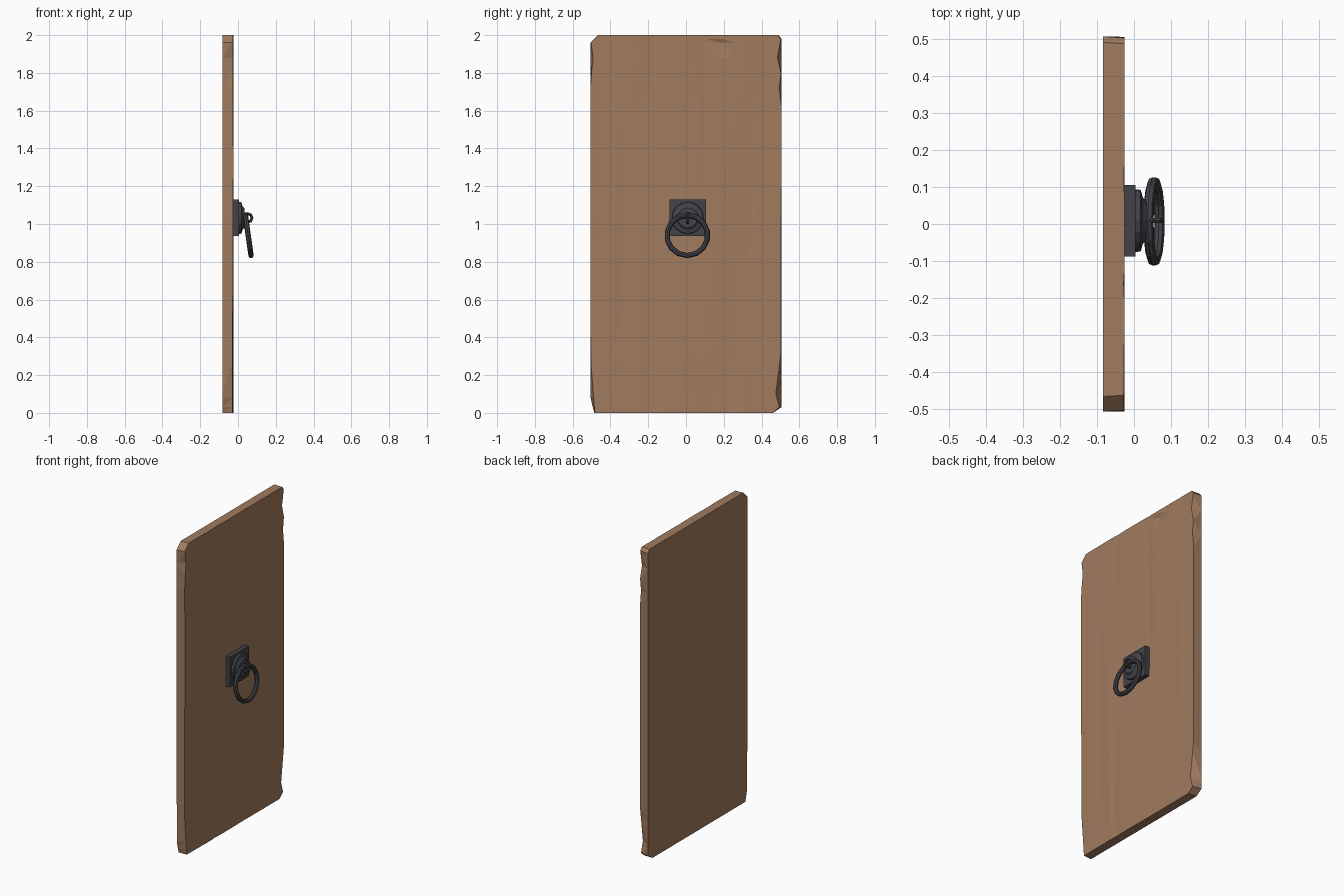
import bpy, bmesh, math, random
from mathutils import Matrix, Vector

if "Cube" in bpy.data.objects:
    bpy.data.objects.remove(bpy.data.objects["Cube"])

random.seed(7)


def material(name, rgb):
    m = bpy.data.materials.new(name)
    m.diffuse_color = (*rgb, 1)
    m.use_nodes = True
    m.node_tree.nodes["Principled BSDF"].inputs["Base Color"].default_value = m.diffuse_color
    return m


WOOD = material("brown wood", (0.355, 0.2, 0.115))
IRON = material("dark iron", (0.055, 0.055, 0.066))


def finish(bm, name, mat):
    bmesh.ops.recalc_face_normals(bm, faces=bm.faces[:])
    me = bpy.data.meshes.new(name)
    bm.to_mesh(me)
    bm.free()
    me.materials.append(mat)
    ob = bpy.data.objects.new(name, me)
    bpy.context.collection.objects.link(ob)
    return ob


def interp(points, z):
    for (a, va), (b, vb) in zip(points, points[1:]):
        if z <= b:
            return va + (vb - va) * max(0, z - a) / (b - a)
    return points[-1][1]


# Door slab: worn outline, flat back, hand-hewn front with long vertical grain
LEFT = [(0, -.485), (.07, -.505), (1.96, -.506), (2, -.465)]
RIGHT = [(0, .46), (.03, .505), (1.98, .506), (2, .49)]
CHIP_L = [(0, .004), (.08, .016), (.27, .001), (1.75, 0), (1.88, .014), (1.96, .003), (2, .003)]
CHIP_R = [(0, .002), (.1, .03), (.32, .002), (1.62, .001), (1.72, .012), (1.8, .003),
          (1.88, .022), (1.98, .004), (2, .004)]
ZS = [0, .03, .08, .1, .27, .32, .55, .8, 1.05, 1.3, 1.5, 1.62, 1.72, 1.8, 1.88, 1.96, 1.98, 2]
COLS = 16
edges = [i / COLS for i in range(COLS + 1)]
shift = [random.uniform(-.25, .25) / COLS for _ in edges]
depth = [random.uniform(.0, .004) for _ in edges]
phase = [random.uniform(0, 6.28) for _ in edges]

bm = bmesh.new()
front, back = [], []
for z in ZS:
    l, r = interp(LEFT, z), interp(RIGHT, z)
    cl, cr = interp(CHIP_L, z), interp(CHIP_R, z)
    fr, br = [], []
    for i, t in enumerate(edges):
        inner = 0 < i < COLS
        u = t + (shift[i] + .012 * math.sin(2 * z + phase[i])) * inner
        x = -.025 - depth[i] * (.5 + .5 * math.sin(3 * z + phase[i] * 2))
        fr.append(bm.verts.new((x, l + cl + (r - cr - l - cl) * u, z)))
        if i in (0, COLS):
            br.append(bm.verts.new((-.083, l + (r - l) * t, z)))
    front.append(fr)
    back.append(br)
hewn = []
for j in range(len(ZS) - 1):
    a, b = front[j], front[j + 1]
    for i in range(COLS):
        hewn.append(bm.faces.new((a[i], a[i + 1], b[i + 1], b[i])))
    for k, i in ((0, 0), (1, COLS)):
        hewn.append(bm.faces.new((back[j][k], a[i], b[i], back[j + 1][k])))
bm.faces.new([r[0] for r in back] + [r[1] for r in reversed(back)])
for j in (0, -1):
    bm.faces.new(front[j] + [back[j][1], back[j][0]])
bmesh.ops.triangulate(bm, faces=hewn)
# small split near the top edge
for v in bm.verts:
    if v.co.x > -.05 and abs(v.co.y - .17) < .035 and 1.9 < v.co.z < 1.97:
        v.co.x -= .009
finish(bm, "door_slab", WOOD)

# Square back plate
HY, HZ = .009, 1.032
bm = bmesh.new()
bmesh.ops.create_cube(bm, size=1, matrix=Matrix.Translation((-.013, HY, HZ))
                      @ Matrix.Diagonal((.034, .193, .193, 1)))
finish(bm, "square_plate", IRON)

# Stepped round boss
bm = bmesh.new()
prev = None
N = 16
for x, r in ((.0, .085), (.018, .083), (.024, .062), (.034, .052)):
    ring = [bm.verts.new((x, HY + r * math.cos(2 * math.pi * k / N),
                          HZ + r * math.sin(2 * math.pi * k / N))) for k in range(N)]
    if prev:
        for k in range(N):
            bm.faces.new((prev[k], prev[(k + 1) % N], ring[(k + 1) % N], ring[k]))
    else:
        bm.faces.new(ring)
    prev = ring
bm.faces.new(prev)
finish(bm, "round_boss", IRON)


def torus(name, loc, rot, major, minor, nu, nv):
    bpy.ops.mesh.primitive_torus_add(location=loc, rotation=rot, major_radius=major,
                                     minor_radius=minor, major_segments=nu, minor_segments=nv)
    ob = bpy.context.object
    ob.name = name
    ob.data.materials.append(IRON)
    for p in ob.data.polygons:
        p.use_smooth = False


# Eyelet and hanging ring, its lower edge tilted away from the door
torus("eyelet", (.051, HY, HZ), (math.pi / 2, 0, 0), .023, .008, 8, 6)
torus("pull_ring", (.054, .007, .94), (0, math.radians(82), 0), .108, .014, 14, 8)
